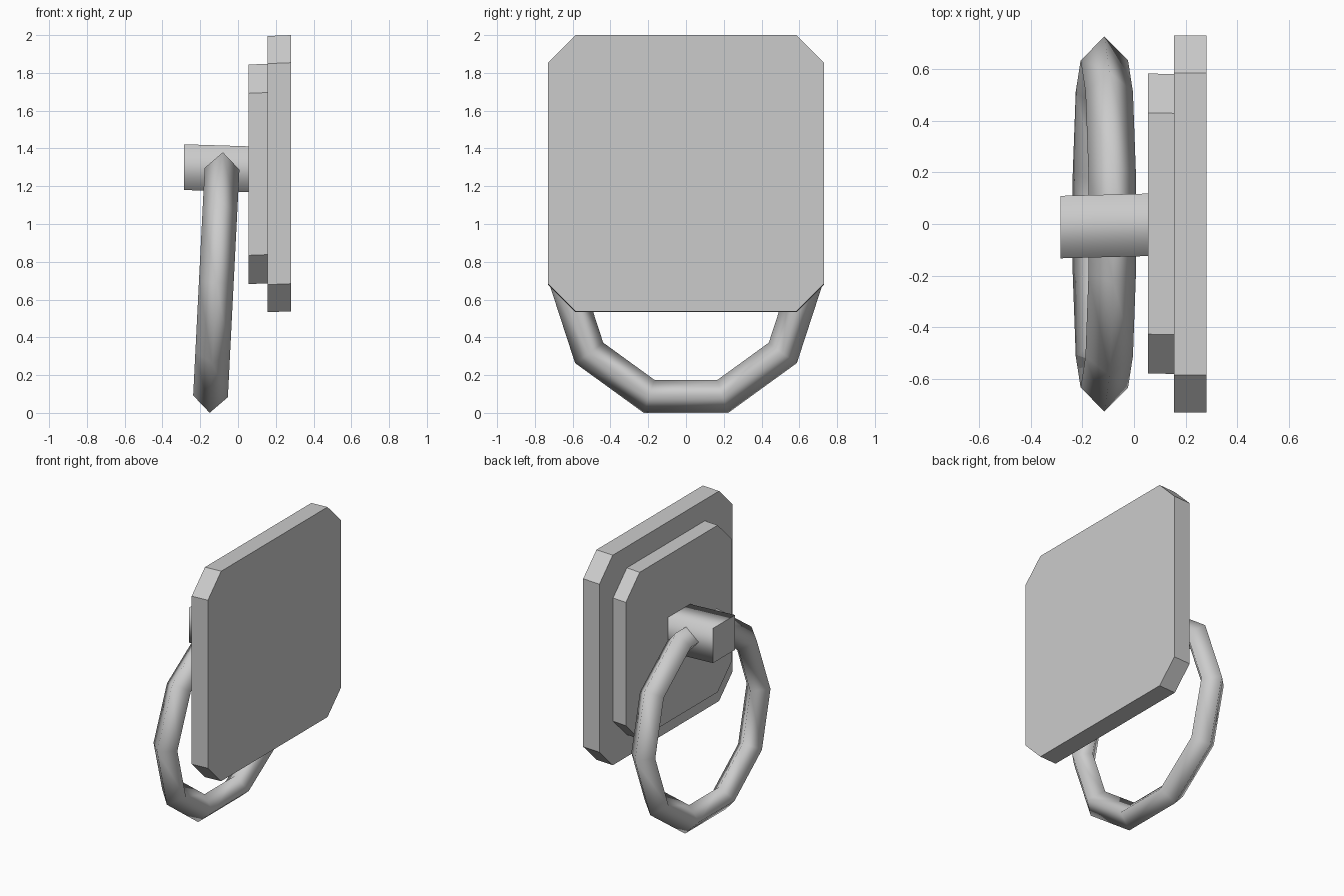
import bpy, bmesh
from math import sin, cos, pi, radians
from mathutils import Matrix, Vector

if "Cube" in bpy.data.objects:
    bpy.data.objects.remove(bpy.data.objects["Cube"], do_unlink=True)

grey = bpy.data.materials.new("plain_grey")
grey.use_nodes = True
GREY = (0.6, 0.6, 0.6, 1)
grey.diffuse_color = GREY
grey.node_tree.nodes["Principled BSDF"].inputs["Base Color"].default_value = GREY


def finish(name, bm):
    bmesh.ops.recalc_face_normals(bm, faces=bm.faces)
    mesh = bpy.data.meshes.new(name)
    bm.to_mesh(mesh)
    bm.free()
    mesh.materials.append(grey)
    obj = bpy.data.objects.new(name, mesh)
    bpy.context.collection.objects.link(obj)
    return obj


def prism(name, outline, start, end, smooth_sides=False):
    """Sweep a (y, z) outline between two centres along x."""
    bm = bmesh.new()
    rings = [[bm.verts.new(Vector(c) + Vector((0, y, z))) for y, z in outline]
             for c in (start, end)]
    caps = [bm.faces.new(r) for r in rings]
    n = len(outline)
    for i in range(n):
        j = (i + 1) % n
        side = bm.faces.new((rings[0][i], rings[0][j], rings[1][j], rings[1][i]))
        side.smooth = smooth_sides
    for cap in caps:
        for edge in cap.edges:
            edge.smooth = False
    return finish(name, bm)


def clipped_square(half, cut):
    a, b = half, half - cut
    return [(a, b), (b, a), (-b, a), (-a, b), (-a, -b), (-b, -a), (b, -a), (a, -b)]


# Stacked wall plates with clipped corners
prism("wall_plate", clipped_square(0.731, 0.146), (0.155, 0, 1.264), (0.28, 0, 1.269))
prism("raised_plate", clipped_square(0.581, 0.152), (0.055, 0.002, 1.263), (0.157, 0, 1.267))

# Square post with softly shaded sides
h = 0.121
prism("post", [(h, h), (-h, h), (-h, -h), (h, -h)],
      (-0.285, -0.012, 1.301), (0.06, -0.003, 1.29), smooth_sides=True)

# Ten-segment hanging ring with a diamond section
SEGMENTS, SIDES, MAJOR, MINOR = 10, 4, 0.634, 0.092
bm = bmesh.new()
loops = []
for i in range(SEGMENTS):
    a = 2 * pi * i / SEGMENTS
    loop = []
    for k in range(SIDES):
        b = 2 * pi * k / SIDES
        r = MAJOR + MINOR * cos(b)
        loop.append(bm.verts.new((MINOR * sin(b), r * cos(a), r * sin(a))))
    loops.append(loop)
for i in range(SEGMENTS):
    p, q = loops[i], loops[(i + 1) % SEGMENTS]
    for k in range(SIDES):
        m = (k + 1) % SIDES
        bm.faces.new((p[k], p[m], q[m], q[k])).smooth = True
tilt = Matrix.Translation((-0.115, 0, 0.69)) @ Matrix.Rotation(radians(2.9), 4, "Y")
bmesh.ops.transform(bm, matrix=tilt, verts=bm.verts)
finish("hanging_ring", bm)
